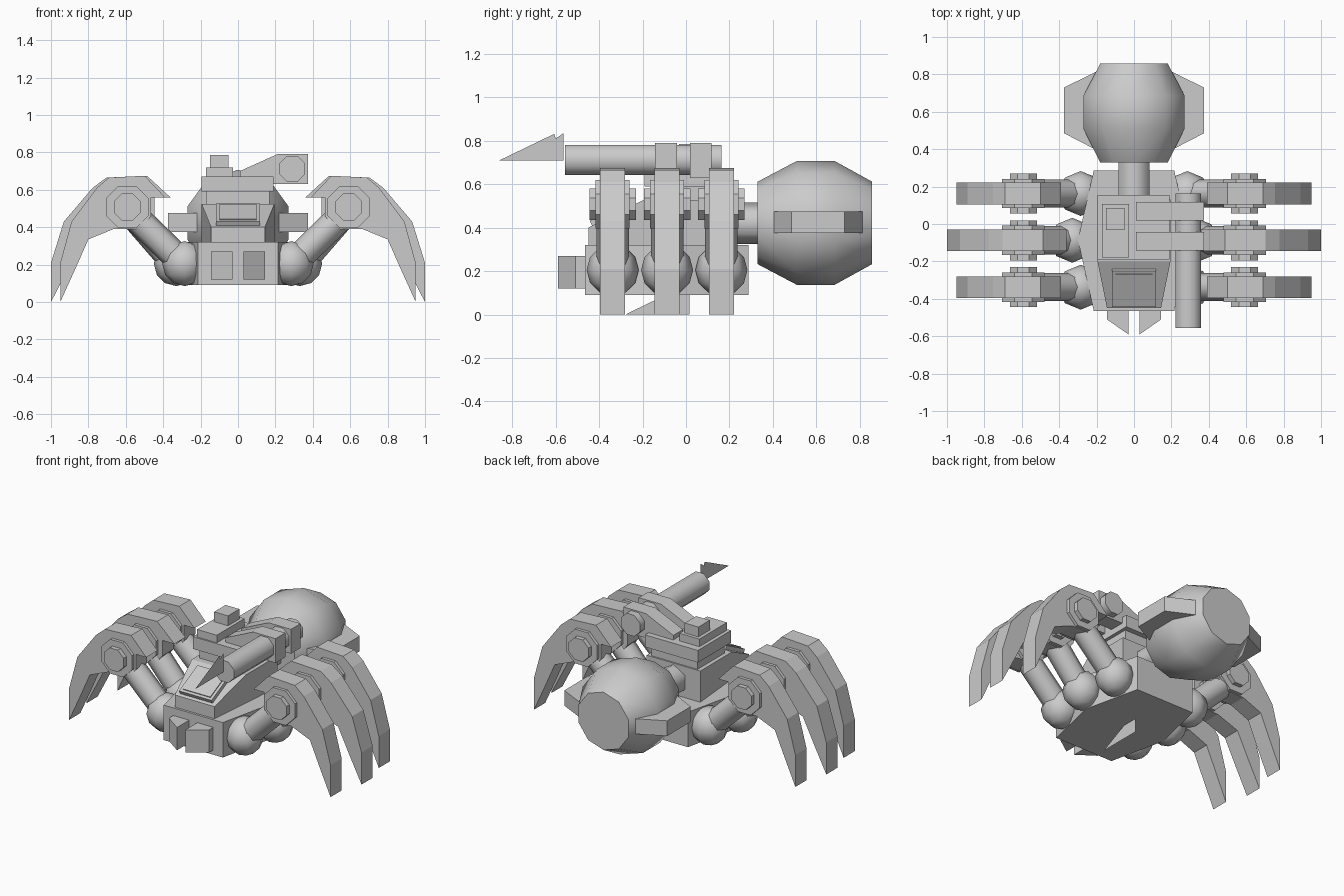
import bpy, bmesh
from math import sin, cos, pi, radians
from mathutils import Vector

if "Cube" in bpy.data.objects:
    bpy.data.objects.remove(bpy.data.objects["Cube"])


def finish(name, bm, smooth=None):
    bmesh.ops.recalc_face_normals(bm, faces=bm.faces)
    me = bpy.data.meshes.new(name)
    bm.to_mesh(me)
    bm.free()
    ob = bpy.data.objects.new(name, me)
    bpy.context.collection.objects.link(ob)
    if smooth:
        bpy.context.view_layer.objects.active = ob
        ob.select_set(True)
        bpy.ops.object.shade_smooth_by_angle(angle=radians(smooth))
        ob.select_set(False)
    return ob


def prism(name, pts, axis, lo, hi):
    """Extrude a 2D outline along an axis; lo == hi gives a flat sheet."""
    def put(a, b, c):
        return {'x': (c, a, b), 'y': (a, c, b), 'z': (a, b, c)}[axis]
    bm = bmesh.new()
    low = [bm.verts.new(put(a, b, lo)) for a, b in pts]
    bm.faces.new(low)
    if hi != lo:
        top = [bm.verts.new(put(a, b, hi)) for a, b in pts]
        bm.faces.new(top)
        for i in range(len(pts)):
            j = (i + 1) % len(pts)
            bm.faces.new((low[i], low[j], top[j], top[i]))
    return finish(name, bm)


def box(name, x0, x1, y0, y1, z0, z1):
    return prism(name, [(x0, y0), (x1, y0), (x1, y1), (x0, y1)], 'z', z0, z1)


def lathe_y(name, profile, n, cx, cz, phase=0.0, smooth=None):
    """Closed solid of rings (y, radius) around a y-parallel axis."""
    bm = bmesh.new()
    rings = [[bm.verts.new((cx + r * sin(phase + 2 * pi * i / n), y,
                            cz + r * cos(phase + 2 * pi * i / n)))
              for i in range(n)] for y, r in profile]
    bm.faces.new(rings[0])
    bm.faces.new(rings[-1])
    for a, b in zip(rings, rings[1:]):
        for i in range(n):
            j = (i + 1) % n
            bm.faces.new((a[i], a[j], b[j], b[i]))
    return finish(name, bm, smooth)


def rod(name, p, q, r, n):
    p, q = Vector(p), Vector(q)
    bm = bmesh.new()
    bmesh.ops.create_cone(bm, cap_ends=True, segments=n, radius1=r, radius2=r,
                          depth=(q - p).length)
    m = (q - p).to_track_quat('Z', 'Y').to_matrix().to_4x4()
    m.translation = (p + q) / 2
    bm.transform(m)
    return finish(name, bm, 50)


# Lower hull
prism("hull", [(-.215, -.465), (.215, -.465), (.3, -.085), (.215, .287),
               (-.215, .287), (-.3, -.085)], 'z', .09, .32)

# Mandible blocks
for s, side in ((-1, "left"), (1, "right")):
    prism("mandible_" + side, [(s * .03, -.44), (s * .03, -.59),
                               (s * .145, -.51), (s * .145, -.44)], 'z', .12, .27)

# Cabin with sloped nose
cabin = prism("cabin", [(-.45, .32), (-.45, .40), (-.2, .525), (.13, .525),
                        (.13, .32)], 'x', -.195, .195)
for v in cabin.data.vertices:
    if v.co.y < -.4:
        v.co.x *= .74

# Windscreen panels
for name, hx, hl, lift in (("window_frame", .118, .107, .018), ("window_glass", .1, .09, .024)):
    w = box(name, -hx, hx, -hl, hl, -.03, lift)
    w.rotation_euler.x = radians(26.5)
    w.location = (0, -.34, .463)

# Turret deck and hatch boxes
box("turret_base", -.168, .168, -.16, .12, .52, .6)
box("turret_deck", -.195, .19, -.19, .155, .59, .67)
box("hatch", -.172, -.028, -.18, .107, .665, .72)
box("sight_box", -.15, -.05, -.033, .085, .715, .785)

# Side gun with brackets
lathe_y("gun_barrel", [(-.557, .075), (.163, .075)], 8, .29, .712, pi / 8, 50)
for i, y in enumerate((-.092, .068)):
    prism(f"gun_bracket_{i}", [(.01, .665), (.01, .70), (.21, .79), (.373, .79),
                               (.373, .63), (.19, .63), (.185, .665)],
          'y', y - .05, y + .05)

# Thin flat sheets at the muzzle and belly
sheet = [(-.86, .71), (-.607, .832), (-.6, .81), (-.565, .835), (-.565, .71)]
prism("muzzle_sheet", sheet, 'x', .29, .29)
prism("belly_sheet", [(y + .58, z - .71) for y, z in sheet], 'x', 0, 0)

# Neck, abdomen and its side plate
lathe_y("neck", [(.1, .095), (.36, .095)], 6, 0, .42, 0, 65)
lathe_y("abdomen", [(.33, .19), (.51, .285), (.685, .285), (.857, .19)],
        10, 0, .422, 0, 40)
prism("abdomen_plate", [(-.19, .82), (-.374, .73), (-.374, .485), (-.19, .39),
                        (.19, .39), (.374, .485), (.374, .73), (.19, .82)],
      'z', .375, .475)

# Legs: hip ball, strut, knee hubs and curved claw
claw = [(.355, 0), (.355, .21), (.295, .43), (.16, .61), (.095, .665),
        (-.095, .675), (-.205, .56), (-.13, .56), (-.13, .46), (-.08, .39),
        (.07, .39), (.205, .335), (.275, .176)]
KX, KZ = .592, .508
for s, side in ((-1, "left"), (1, "right")):
    for tag, y, hip, stretch in (("front", -.338, .285, 1), ("middle", -.087, .33, 1.14),
                                 ("rear", .163, .285, 1)):
        n = f"{side}_{tag}_"
        bm = bmesh.new()
        bmesh.ops.create_uvsphere(bm, u_segments=8, v_segments=6, radius=.12)
        bmesh.ops.translate(bm, verts=bm.verts, vec=(s * hip, y, .205))
        finish(n + "hip", bm, 60)
        rod(n + "strut", (s * hip, y, .2), (s * .56, y, .465), .075, 8)
        lathe_y(n + "knee_hub", [(y - .078, .122), (y + .078, .122)], 8, s * KX, KZ, pi / 8)
        lathe_y(n + "knee_pin", [(y - .107, .078), (y + .107, .078)], 8, s * KX, KZ, pi / 8)
        prism(n + "claw", [(s * (KX + .003 + x * stretch), z) for x, z in claw],
              'y', y - .058, y + .058)
